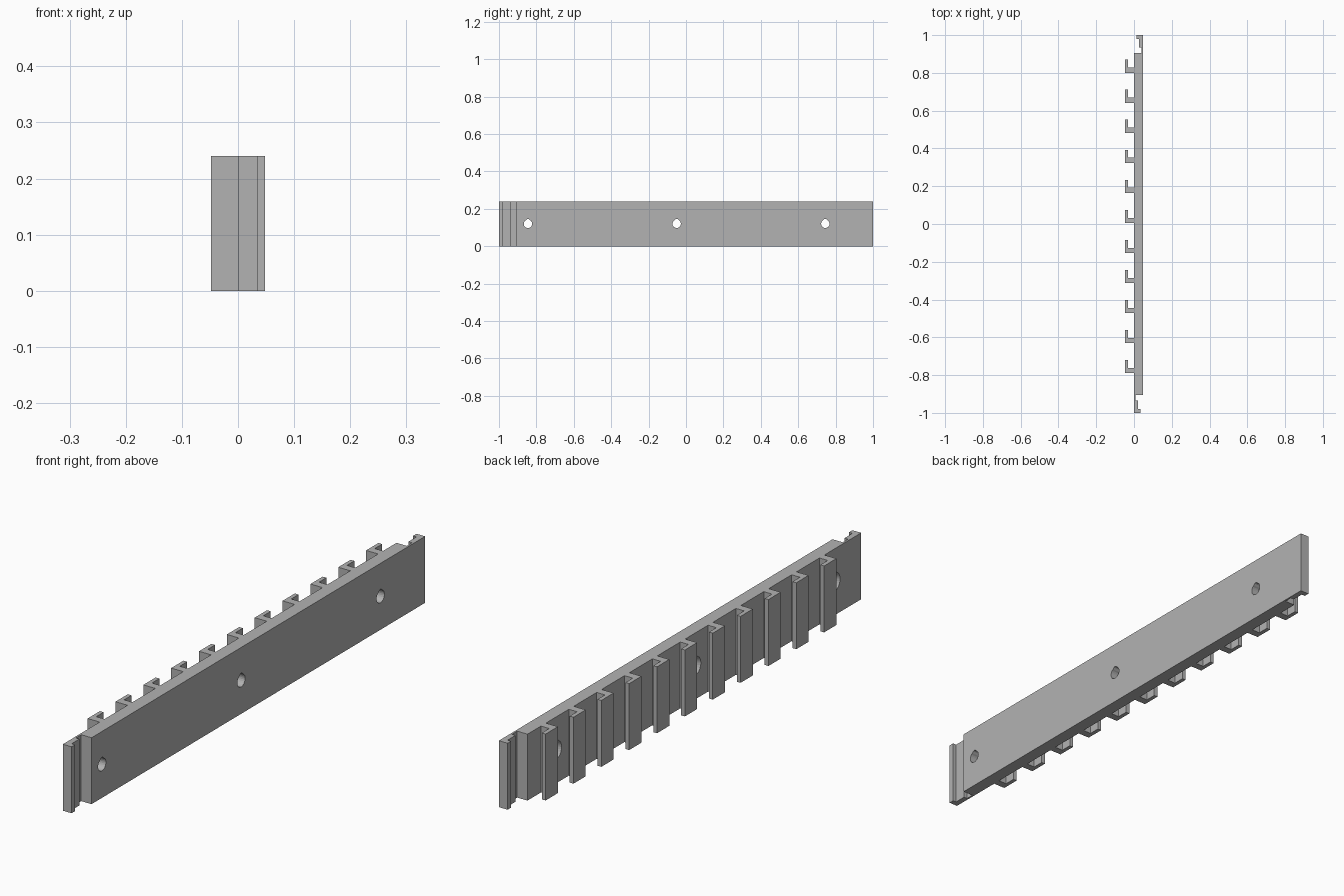
import bpy, bmesh, math

cube = bpy.data.objects.get("Cube")
if cube:
    bpy.data.objects.remove(cube, do_unlink=True)

HEIGHT = 0.24
THICK = 0.048

grey = bpy.data.materials.new("plain grey")
grey.use_nodes = True
colour = (0.45, 0.45, 0.45, 1)
grey.diffuse_color = colour
grey.node_tree.nodes["Principled BSDF"].inputs["Base Color"].default_value = colour


def make_object(name, bm):
    bmesh.ops.recalc_face_normals(bm, faces=bm.faces)
    mesh = bpy.data.meshes.new(name)
    bm.to_mesh(mesh)
    bm.free()
    mesh.materials.append(grey)
    obj = bpy.data.objects.new(name, mesh)
    bpy.context.collection.objects.link(obj)
    return obj


def extrude_profile(name, points):
    """Raise a closed xy outline to the full height."""
    bm = bmesh.new()
    face = bm.faces.new([bm.verts.new((x, y, 0)) for x, y in points])
    raised = bmesh.ops.extrude_face_region(bm, geom=[face])["geom"]
    verts = [v for v in raised if isinstance(v, bmesh.types.BMVert)]
    bmesh.ops.translate(bm, verts=verts, vec=(0, 0, HEIGHT))
    return make_object(name, bm)


def teardrop(radius, steps=24):
    """Circle in yz whose top runs up to a blunt point."""
    points = []
    for i in range(steps):
        a = math.tau * i / steps
        y, z = radius * math.cos(a), radius * math.sin(a)
        if z > radius * 0.8:
            z = min(radius * 1.2, radius * 1.35 - abs(y))
        points.append((y, z))
    return points


def hole_cutter(y0):
    """Lofted screw hole, widening towards the hooked side."""
    bm = bmesh.new()
    rings = []
    for x, r in ((-0.005, 0.038), (0.02, 0.0225), (THICK + 0.01, 0.0225)):
        rings.append([bm.verts.new((x, y0 + y, HEIGHT / 2 + z))
                      for y, z in teardrop(r)])
    for a, b in zip(rings, rings[1:]):
        for i in range(len(a)):
            j = (i + 1) % len(a)
            bm.faces.new((a[i], a[j], b[j], b[i]))
    bm.faces.new(rings[0])
    bm.faces.new(rings[-1])
    cutter = make_object("hole_cutter", bm)
    cutter.hide_render = True
    return cutter


# Rail with interlocking stepped ends; the far end is the near one turned round
near_end = [(0, -1), (0.035, -1), (0.035, -0.98), (0.021, -0.98),
            (0.021, -0.935), (0.007, -0.935), (0.007, -0.905), (THICK, -0.905)]
far_end = [(THICK - x, -y) for x, y in near_end]
rail = extrude_profile("rail", near_end + far_end)

# Screw holes
cutters = [hole_cutter(y) for y in (-0.845, -0.05, 0.745)]
for cutter in cutters:
    mod = rail.modifiers.new("screw_hole", "BOOLEAN")
    mod.operation = "DIFFERENCE"
    mod.solver = "EXACT"
    mod.object = cutter
bpy.context.view_layer.update()
cut_mesh = bpy.data.meshes.new_from_object(
    rail.evaluated_get(bpy.context.evaluated_depsgraph_get()))
rail.modifiers.clear()
rail.data = cut_mesh
for cutter in cutters:
    bpy.data.objects.remove(cutter, do_unlink=True)

# Row of L-shaped hooks
hook_outline = [(0, 0), (-THICK, 0), (-THICK, 0.07), (-0.033, 0.07),
                (-0.033, 0.028), (0, 0.028)]
for i in range(11):
    start = -0.79 + 0.159 * i
    extrude_profile(f"hook_{i + 1}", [(x, y + start) for x, y in hook_outline])
